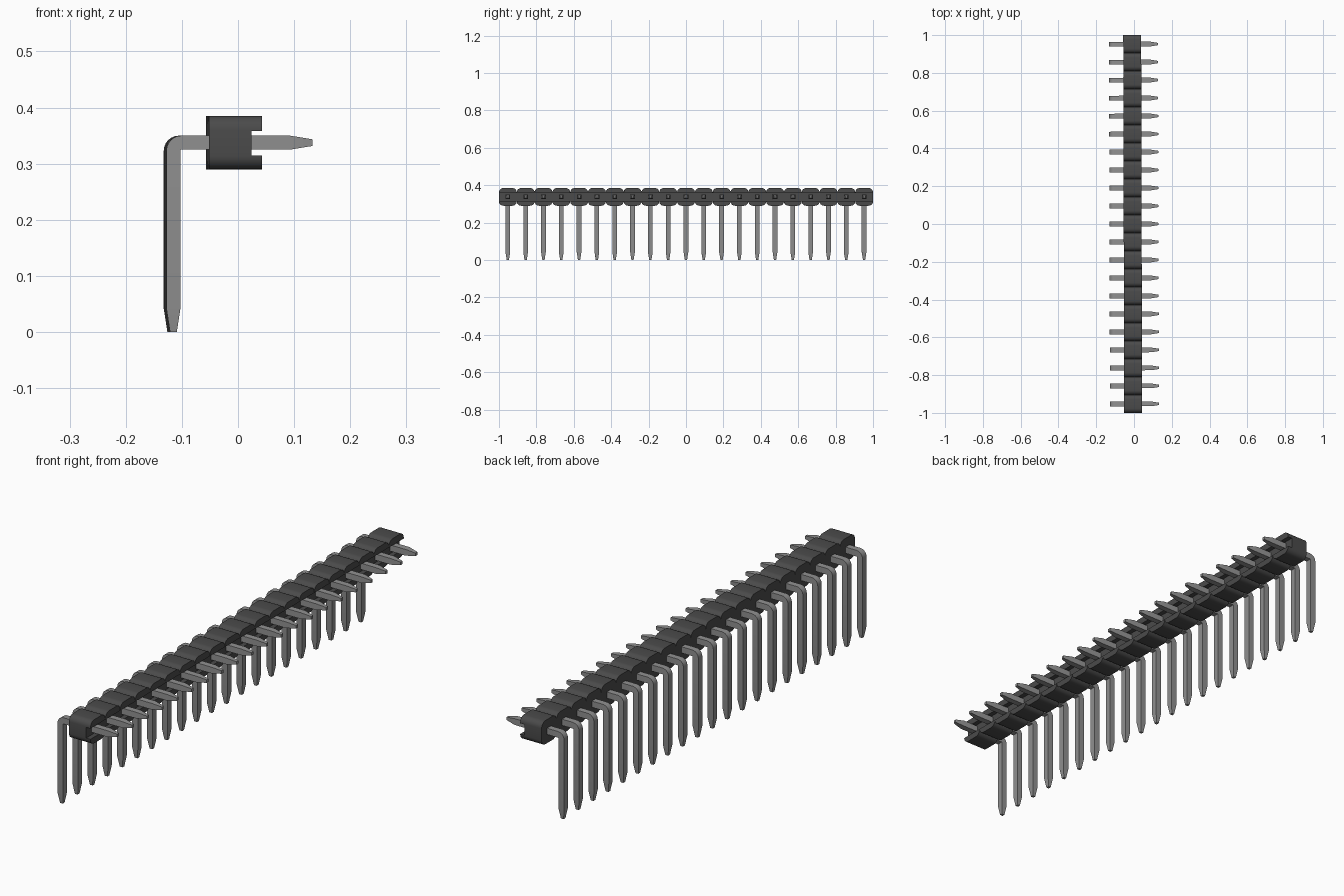
import bpy, bmesh, math

cube = bpy.data.objects.get("Cube")
if cube:
    bpy.data.objects.remove(cube, do_unlink=True)

COUNT = 21
PITCH = 2 / COUNT
YAW = 0.0025          # tiny turn of the whole strip
BOTTOM, TOP = 0.29, 0.385
SLOT_LOW, SLOT_HIGH = 0.315, 0.358
BACK, STEP, FRONT = -0.0545, 0.0215, 0.0405


def material(name, grey):
    mat = bpy.data.materials.new(name)
    mat.use_nodes = True
    colour = (grey, grey, grey, 1)
    mat.diffuse_color = colour
    mat.node_tree.nodes["Principled BSDF"].inputs["Base Color"].default_value = colour
    return mat


def finish(bm, name, mat):
    bmesh.ops.recalc_face_normals(bm, faces=bm.faces[:])
    mesh = bpy.data.meshes.new(name)
    bm.to_mesh(mesh)
    bm.free()
    mesh.materials.append(mat)
    mesh.shade_smooth()
    mesh.set_sharp_from_angle(angle=math.radians(30))
    return mesh


def place(mesh, name, y=0):
    obj = bpy.data.objects.new(name, mesh)
    obj.location = (-YAW * y, y, 0)
    obj.rotation_euler.z = YAW
    bpy.context.collection.objects.link(obj)
    return obj


def scallops(edge, direction):
    """Row of rounded humps along y, rising (+1) or hanging (-1) to edge."""
    ry, rz, steps = 0.024, 0.024, 6
    points = [(-1, edge - direction * rz)]
    for i in range(COUNT):
        y0 = -1 + i * PITCH
        y1 = y0 + PITCH
        angles = [k * math.pi / 2 / steps for k in range(steps + 1)]
        z = edge - direction * rz
        rise = [(y0 + ry - ry * math.cos(a), z + direction * rz * math.sin(a)) for a in angles]
        fall = [(y0 + y1 - y, h) for y, h in reversed(rise)]
        points += rise[1:] + fall
    return points


def extrude_outline(bm, outline, x0, x1):
    face = bm.faces.new([bm.verts.new((x0, y, z)) for y, z in outline])
    result = bmesh.ops.extrude_face_region(bm, geom=[face], use_keep_orig=True)
    verts = [v for v in result["geom"] if isinstance(v, bmesh.types.BMVert)]
    bmesh.ops.translate(bm, verts=verts, vec=(x1 - x0, 0, 0))


black = material("dark grey plastic", 0.07)
metal = material("grey metal", 0.28)

# Scalloped housing with a slot along its contact side
upper, lower = scallops(TOP, 1), scallops(BOTTOM, -1)
parts = {
    "housing_body": (upper + lower[::-1], BACK, STEP),
    "housing_upper_lip": (upper + [(1, SLOT_HIGH), (-1, SLOT_HIGH)], STEP, FRONT),
    "housing_lower_lip": (lower + [(1, SLOT_LOW), (-1, SLOT_LOW)], STEP, FRONT),
}
for name, (outline, x0, x1) in parts.items():
    bm = bmesh.new()
    extrude_outline(bm, outline, x0, x1)
    place(finish(bm, name, black), name)

# Right-angle square pin: (outer point, inner point, half width) per section
HALF, TIP = 0.0125, 0.006
AXIS_Z, AXIS_X = 0.3375, -0.1175
sections = [((0.13, AXIS_Z + TIP), (0.13, AXIS_Z - TIP), TIP),
            ((0.09, AXIS_Z + HALF), (0.09, AXIS_Z - HALF), HALF)]
cx, cz, inner = AXIS_X + HALF + 0.002, AXIS_Z - HALF - 0.002, 0.002
for k in range(7):
    a = math.pi / 2 * (1 + k / 6)
    c, s = math.cos(a), math.sin(a)
    r = inner + 2 * HALF
    sections.append(((cx + r * c, cz + r * s), (cx + inner * c, cz + inner * s), HALF))
sections += [((AXIS_X - HALF, 0.042), (AXIS_X + HALF, 0.042), HALF),
             ((AXIS_X - TIP, 0), (AXIS_X + TIP, 0), TIP)]

bm = bmesh.new()
rings = []
for (ox, oz), (ix, iz), w in sections:
    corners = [(ox, -w, oz), (ox, w, oz), (ix, w, iz), (ix, -w, iz)]
    rings.append([bm.verts.new(c) for c in corners])
for a, b in zip(rings, rings[1:]):
    for i in range(4):
        j = (i + 1) % 4
        bm.faces.new((a[i], a[j], b[j], b[i]))
bm.faces.new(rings[0])
bm.faces.new(rings[-1])
pin_mesh = finish(bm, "pin", metal)

# One pin per housing segment
for i in range(COUNT):
    place(pin_mesh, f"pin_{i + 1}", -1 + (i + 0.5) * PITCH)
